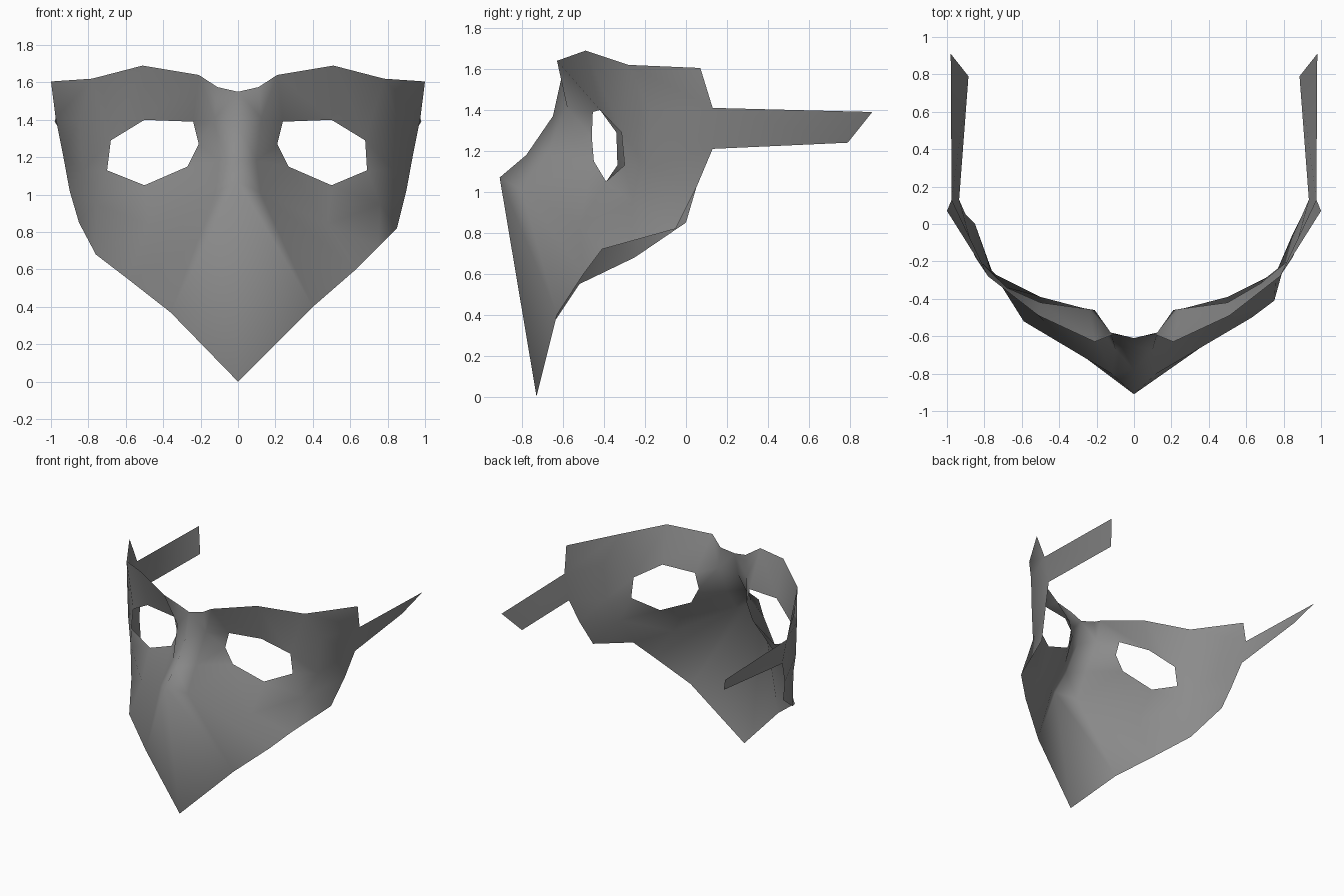
import bpy
import bmesh
from mathutils import Vector

cube = bpy.data.objects.get("Cube")
if cube:
    bpy.data.objects.remove(cube, do_unlink=True)


def make_material(name, colour):
    material = bpy.data.materials.new(name)
    material.use_nodes = True
    material.diffuse_color = colour
    material.node_tree.nodes["Principled BSDF"].inputs["Base Color"].default_value = colour
    return material


def band(mesh, upper, lower, side):
    """Fill the strip between two rows of points; a repeated point makes a triangle."""
    def place(point):
        x, y, z = point
        return mesh.verts.new(Vector((side * x, y, z)))

    for start in range(len(upper) - 1):
        corners = (upper[start], upper[start + 1], lower[start + 1], lower[start])
        mesh.faces.new([place(corner) for corner in dict.fromkeys(corners)])


def build_half(mesh, side, jaw, lid_corner, lid_outer):
    # Top edge, from the middle of the brow to the temple
    brow_middle, brow_dip, brow_inner = (0, -.61, 1.55), (.11, -.59, 1.575), (.21, -.63, 1.64)
    brow_peak, brow_outer, brow_end = (.51, -.49, 1.69), (.78, -.28, 1.62), (1, .07, 1.605)

    # Strap root and tip, and the bulge of the temple beside the eye hole
    root_top, root_bottom = (.975, .13, 1.41), (.935, .13, 1.21)
    tip_top, tip_bottom = (.98, .91, 1.39), (.885, .79, 1.24)
    temple_top, temple_low = (.85, -.175, 1.4), (.83, -.19, 1.13)

    # Nose, from the ridge to the inner corner of the eye hole
    eye_top, eye_low = (.24, -.455, 1.39), (.27, -.45, 1.15)
    bridge = (.125, -.58, 1.41)
    bridge_high = [(0, -.65, 1.37), bridge, eye_top]
    bridge_mid = [(0, -.78, 1.18), (.1, -.67, 1.18), (.21, -.46, 1.27)]
    nose_tip, nose_side = (0, -.91, 1.07), (.12, -.8, 1.01)

    # Eye hole edges and cheek
    upper_lid = [eye_top, (.5, -.42, 1.4), lid_corner, temple_top, root_top]
    lower_lid = [eye_low, (.5, -.39, 1.05), lid_outer, temple_low, root_bottom]
    cheek, cheek_outer, cheek_end = (.48, -.52, .84), (.76, -.26, .95), (.9, .05, 1.02)

    band(mesh, [brow_middle, brow_dip, brow_inner, brow_inner, brow_peak,
                brow_outer, brow_outer, brow_end],
         bridge_high[:1] + [bridge, bridge] + upper_lid, side)
    band(mesh, bridge_high, bridge_mid, side)
    band(mesh, bridge_mid, [nose_tip, nose_side, eye_low], side)
    band(mesh, lower_lid, [nose_side, cheek, cheek_outer, cheek_outer, cheek_end], side)
    band(mesh, [nose_tip, nose_tip, nose_side, cheek, cheek_outer, cheek_end],
         jaw[:2] + jaw[1:], side)
    band(mesh, upper_lid[2:] + [tip_top], lower_lid[2:] + [tip_bottom], side)


mesh = bmesh.new()
chin = (0, -.73, 0)

# The jaw line and eye corners differ slightly between the two sides
left_jaw = [chin, (.4, -.63, .4), (.63, -.5, .6), (.75, -.41, .72), (.85, -.05, .82)]
right_jaw = [chin, (.36, -.64, .37), (.59, -.52, .55), (.76, -.25, .68), (.85, 0, .85)]
build_half(mesh, 1, left_jaw, (.68, -.315, 1.29), (.69, -.3, 1.13))
build_half(mesh, -1, right_jaw, (.68, -.34, 1.29), (.7, -.335, 1.13))

# Join the strips into one continuous smooth sheet
bmesh.ops.remove_doubles(mesh, verts=mesh.verts[:], dist=0.001)
bmesh.ops.recalc_face_normals(mesh, faces=mesh.faces[:])
mesh.normal_update()
front_most = min(mesh.faces, key=lambda face: face.calc_center_median().y)
if front_most.normal.y > 0:
    bmesh.ops.reverse_faces(mesh, faces=mesh.faces[:])
for face in mesh.faces:
    face.smooth = True

data = bpy.data.meshes.new("face_mask")
mesh.to_mesh(data)
mesh.free()
data.materials.append(make_material("plain grey", (.26, .26, .26, 1)))
mask = bpy.data.objects.new("face_mask", data)
bpy.context.collection.objects.link(mask)
